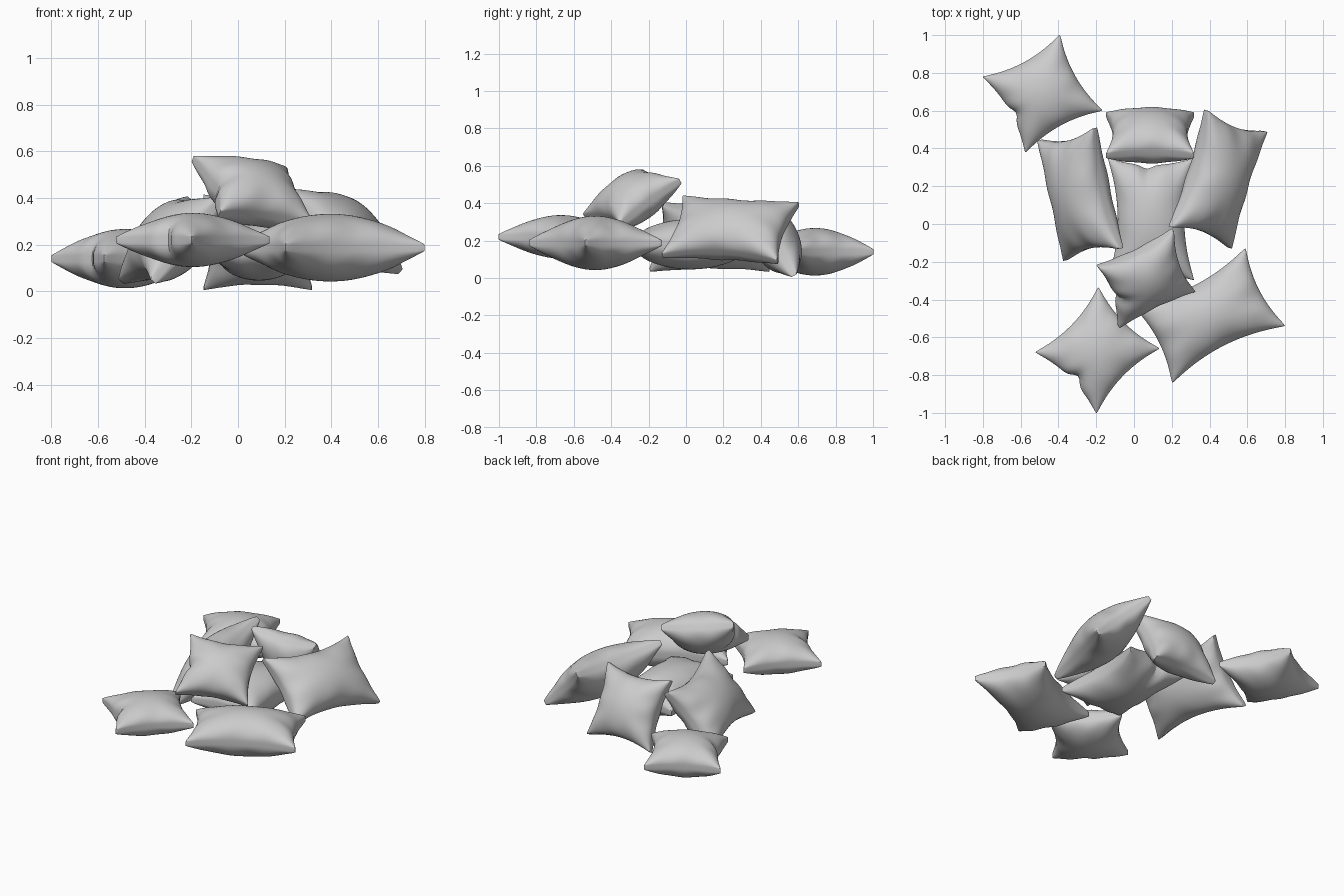
import bpy
from math import sin, cos, pi, exp
from mathutils import Vector

if "Cube" in bpy.data.objects:
    bpy.data.objects.remove(bpy.data.objects["Cube"])

N = 36          # grid cells per side
RIM = 0.014     # half height of the seam band


def pillow(name, corners, h, notch=0.0, phase=0.0):
    """Stuffed cushion from four corners (counter-clockwise seen from its upper side)."""
    p = [Vector(c) for c in corners]
    mid = sum(p, Vector()) / 4
    ex = (p[1] + p[2] - p[0] - p[3]) / 4
    ey = (p[2] + p[3] - p[0] - p[1]) / 4
    nz = ex.cross(ey).normalized()
    lx, ly = ex.length, ey.length
    kx, ky = 0.165 * ly / lx, 0.165 * lx / ly      # pinch of the sides
    verts, faces = [], []
    for side in (1, -1):
        for j in range(N + 1):
            for i in range(N + 1):
                u = sin(pi / 2 * (2 * i / N - 1))
                v = sin(pi / 2 * (2 * j / N - 1))
                fu, fv = 1 - u * u, 1 - v * v
                x = u * (1 - kx * fv - 0.012 * v ** 20)
                y = v * (1 - ky * fu - 0.012 * u ** 20)
                # fold pinched into one side
                fold = exp(-((u - 0.1) / 0.16) ** 2) * max(0, -v) ** 5
                y += notch / ly * fold
                # puffed height with soft gathers close to the seams
                z = h * max(fu * fv, 0) ** 0.5
                gather = v ** 4 * cos(9 * u + phase) * fu + u ** 4 * cos(8 * v + 2 * phase) * fv
                z *= 1 + 0.13 * gather - 0.35 * fold * (notch > 0)
                verts.append(mid + ex * x + ey * y + nz * side * (z + RIM))
    M = N + 1
    off = M * M
    for j in range(N):
        for i in range(N):
            a = j * M + i
            q = (a, a + 1, a + M + 1, a + M)
            faces.append(q)
            faces.append(tuple(k + off for k in reversed(q)))
    # seam band joining both halves
    ring = ([i for i in range(N)] + [j * M + N for j in range(N)]
            + [N * M + i for i in range(N, 0, -1)] + [j * M for j in range(N, 0, -1)])
    for a, b in zip(ring, ring[1:] + ring[:1]):
        faces.append((a, a + off, b + off, b))
    me = bpy.data.meshes.new(name)
    me.from_pydata(verts, [], faces)
    ob = bpy.data.objects.new(name, me)
    bpy.context.collection.objects.link(ob)
    bpy.ops.object.select_all(action='DESELECT')
    ob.select_set(True)
    bpy.context.view_layer.objects.active = ob
    bpy.ops.object.shade_smooth_by_angle(angle=0.45)
    return ob


# flat cushions around the pile
pillow("back_left_square_cushion",
       [(-.805, .78, .14), (-.575, .375, .14), (-.165, .60, .14), (-.39, 1.005, .14)], .113, .025, 0)
pillow("front_left_square_cushion",
       [(-.525, -.68, .22), (-.20, -1.005, .22), (.14, -.66, .22), (-.19, -.33, .22)], .102, .035, 1)
pillow("front_right_long_cushion",
       [(.20, -.845, .187), (.805, -.54, .187), (.59, -.125, .187), (-.01, -.43, .187)], .131, 0, 2)
pillow("centre_long_cushion",
       [(.32, .35, .18), (-.14, .35, .18), (-.14, -.30, .18), (.32, -.30, .18)], .12, .02, 3)

# leaning cushions
pillow("left_leaning_cushion",
       [(-.20, .51, .40), (-.51, .45, .04), (-.36, -.20, .04), (-.07, -.13, .40)], .125, 0, 4)
pillow("right_leaning_cushion",
       [(.38, .61, .40), (.19, -.02, .43), (.51, -.13, .12), (.70, .49, .08)], .125, 0, 5)
pillow("back_leaning_cushion",
       [(-.15, .58, .01), (-.15, .36, .41), (.32, .36, .41), (.32, .58, .01)], .115, 0, 6)
pillow("top_leaning_cushion",
       [(-.20, -.22, .57), (-.08, -.55, .33), (.32, -.35, .28), (.21, -.03, .52)], .113, .02, 1.5)
